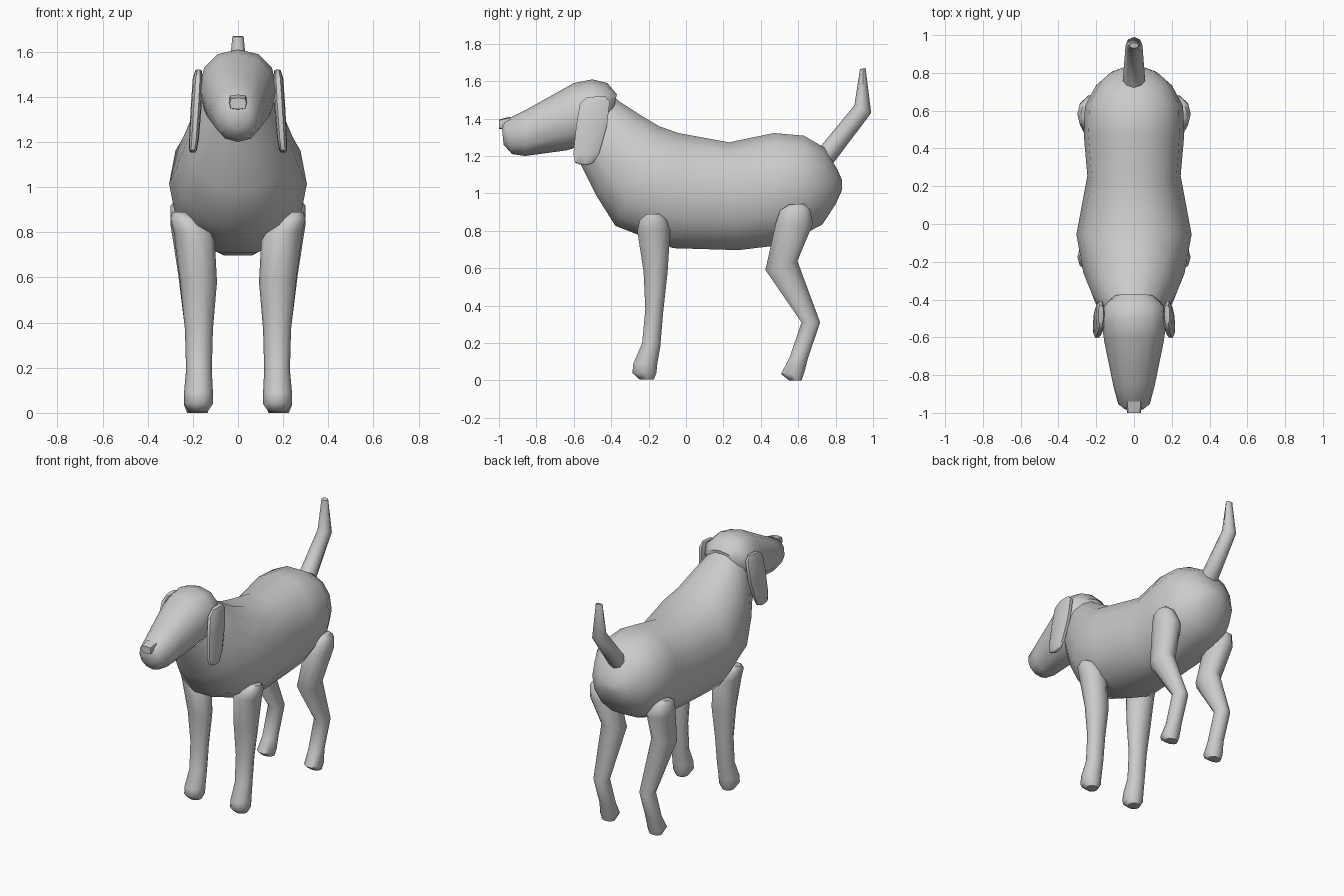
import bpy, bmesh, math


def loft(name, sections, n=12, side=1, angle=50, power=1.0):
    """Rings given as (y1, z1, y2, z2, half width, x centre), capped at both ends."""
    bm = bmesh.new()
    rings = []
    for y1, z1, y2, z2, w, cx in sections:
        ring = []
        for i in range(n):
            a = 2 * math.pi * i / n
            c, s = math.cos(a), math.sin(a)
            c = math.copysign(abs(c) ** power, c) if abs(c) > 1e-6 else 0
            s = math.copysign(abs(s) ** power, s) if abs(s) > 1e-6 else 0
            t = (1 - s) / 2
            ring.append(bm.verts.new((side * (cx + w * c), y1 + (y2 - y1) * t, z1 + (z2 - z1) * t)))
        rings.append(ring)
    for a, b in zip(rings, rings[1:]):
        for i in range(n):
            j = (i + 1) % n
            bm.faces.new((a[i], a[j], b[j], b[i]))
    bm.faces.new(rings[0])
    bm.faces.new(rings[-1])
    bmesh.ops.recalc_face_normals(bm, faces=bm.faces)
    me = bpy.data.meshes.new(name)
    bm.to_mesh(me)
    bm.free()
    ob = bpy.data.objects.new(name, me)
    bpy.context.collection.objects.link(ob)
    bpy.ops.object.select_all(action='DESELECT')
    ob.select_set(True)
    bpy.context.view_layer.objects.active = ob
    bpy.ops.object.shade_smooth_by_angle(angle=math.radians(angle))
    return ob


# Neck, chest, belly and rump
loft("body", [
    (-0.39, 1.53, -0.60, 1.23, 0.14, 0),
    (-0.36, 1.50, -0.56, 1.14, 0.17, 0),
    (-0.25, 1.43, -0.48, 0.98, 0.225, 0),
    (-0.14, 1.365, -0.38, 0.82, 0.268, 0),
    (-0.04, 1.33, -0.07, 0.70, 0.305, 0),
    (0.23, 1.28, 0.28, 0.69, 0.247, 0),
    (0.47, 1.33, 0.45, 0.71, 0.265, 0),
    (0.63, 1.315, 0.62, 0.77, 0.26, 0),
    (0.74, 1.25, 0.73, 0.83, 0.20, 0),
    (0.81, 1.13, 0.80, 0.94, 0.12, 0),
    (0.835, 1.07, 0.835, 1.02, 0.04, 0)], n=14, power=0.92)

# Head tapering to the muzzle
loft("head", [
    (-0.985, 1.36, -0.975, 1.26, 0.05, 0),
    (-0.97, 1.39, -0.93, 1.21, 0.085, 0),
    (-0.85, 1.45, -0.86, 1.20, 0.11, 0),
    (-0.60, 1.59, -0.64, 1.23, 0.158, 0),
    (-0.50, 1.61, -0.54, 1.26, 0.172, 0),
    (-0.42, 1.59, -0.46, 1.30, 0.165, 0),
    (-0.37, 1.53, -0.40, 1.38, 0.11, 0)], power=0.92)

# Nose block
loft("nose", [
    (-1.0, 1.395, -1.0, 1.345, 0.037, 0),
    (-0.94, 1.41, -0.94, 1.34, 0.042, 0)], n=8, power=0.5)

# Upswept tail
loft("tail", [
    (0.66, 1.22, 0.75, 1.14, 0.06, 0),
    (0.71, 1.24, 0.79, 1.165, 0.06, 0),
    (0.90, 1.47, 0.99, 1.43, 0.045, 0),
    (0.93, 1.665, 0.96, 1.67, 0.025, 0)], n=8)

for side, label in ((1, "left"), (-1, "right")):
    # Hanging ear flap
    loft(label + "_ear", [
        (-0.53, 1.515, -0.43, 1.52, 0.014, 0.175),
        (-0.57, 1.48, -0.405, 1.49, 0.022, 0.178),
        (-0.59, 1.36, -0.42, 1.36, 0.024, 0.185),
        (-0.605, 1.21, -0.46, 1.22, 0.022, 0.195),
        (-0.595, 1.165, -0.49, 1.165, 0.018, 0.20),
        (-0.57, 1.155, -0.52, 1.152, 0.012, 0.20)], n=10, side=side, power=0.7)

    # Straight front leg with rounded paw
    loft(label + "_front_leg", [
        (-0.21, 0.89, -0.14, 0.89, 0.035, 0.255),
        (-0.25, 0.86, -0.10, 0.86, 0.065, 0.235),
        (-0.265, 0.80, -0.08, 0.80, 0.09, 0.195),
        (-0.23, 0.58, -0.095, 0.58, 0.082, 0.175),
        (-0.22, 0.38, -0.12, 0.36, 0.062, 0.173),
        (-0.237, 0.20, -0.135, 0.18, 0.057, 0.173),
        (-0.285, 0.09, -0.15, 0.09, 0.064, 0.175),
        (-0.29, 0.04, -0.155, 0.04, 0.064, 0.175),
        (-0.25, 0.005, -0.17, 0.005, 0.04, 0.175)], n=10, side=side)

    # Bent hind leg
    loft(label + "_hind_leg", [
        (0.55, 0.94, 0.63, 0.945, 0.03, 0.25),
        (0.50, 0.91, 0.665, 0.92, 0.06, 0.24),
        (0.475, 0.84, 0.685, 0.84, 0.085, 0.215),
        (0.42, 0.59, 0.60, 0.64, 0.075, 0.19),
        (0.615, 0.31, 0.72, 0.31, 0.052, 0.175),
        (0.55, 0.12, 0.655, 0.12, 0.05, 0.175),
        (0.505, 0.035, 0.635, 0.04, 0.06, 0.18),
        (0.55, 0.0, 0.62, 0.0, 0.045, 0.18)], n=10, side=side)
